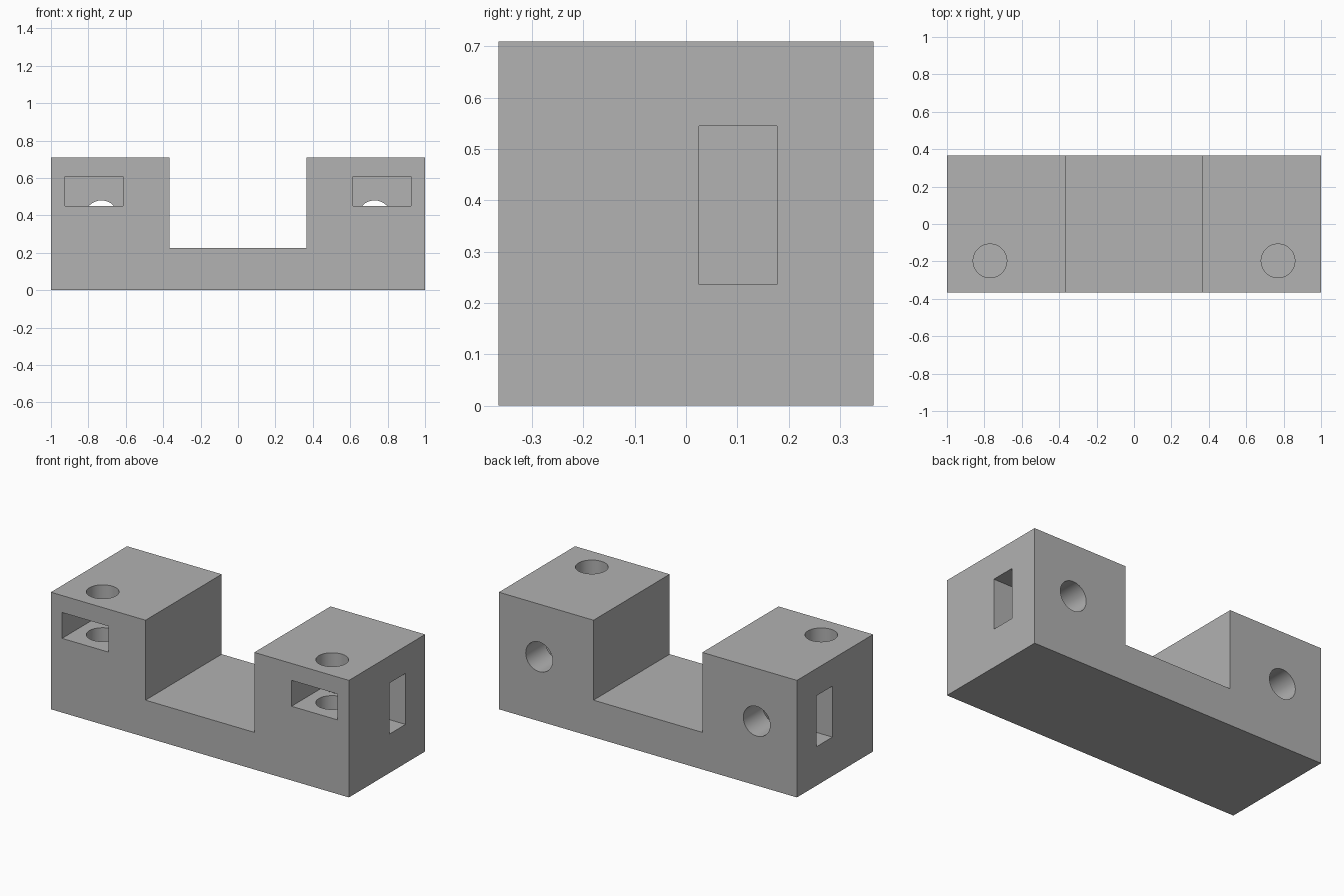
import bpy
import bmesh
import math
from mathutils import Matrix, Vector

cube = bpy.data.objects.get("Cube")
if cube:
    bpy.data.objects.remove(cube, do_unlink=True)

HALF_DEPTH = 0.365
HEIGHT = 0.71

grey = bpy.data.materials.new("plain grey")
grey.use_nodes = True
colour = (0.445, 0.445, 0.445, 1)
grey.diffuse_color = colour
grey.node_tree.nodes["Principled BSDF"].inputs["Base Color"].default_value = colour


def add_object(name, bm):
    bmesh.ops.recalc_face_normals(bm, faces=bm.faces)
    mesh = bpy.data.meshes.new(name)
    bm.to_mesh(mesh)
    bm.free()
    mesh.materials.append(grey)
    obj = bpy.data.objects.new(name, mesh)
    bpy.context.collection.objects.link(obj)
    return obj


def box(name, low, high):
    low, high = Vector(low), Vector(high)
    bm = bmesh.new()
    matrix = Matrix.Translation((low + high) / 2) @ Matrix.Diagonal((high - low).to_4d())
    bmesh.ops.create_cube(bm, size=1, matrix=matrix)
    return add_object(name, bm)


def cylinder(name, start, end, radius=0.09):
    start, end = Vector(start), Vector(end)
    axis = end - start
    matrix = Matrix.Translation((start + end) / 2) @ axis.to_track_quat('Z', 'Y').to_matrix().to_4x4()
    bm = bmesh.new()
    bmesh.ops.create_cone(bm, cap_ends=True, segments=64, radius1=radius, radius2=radius,
                          depth=axis.length, matrix=matrix)
    return add_object(name, bm)


# U-shaped block, extruded front to back
half_profile = [(1, 0), (1, HEIGHT), (0.365, HEIGHT), (0.365, 0.225)]
profile = half_profile + [(-x, z) for x, z in reversed(half_profile)]
bm = bmesh.new()
face = bm.faces.new([bm.verts.new((x, -HALF_DEPTH, z)) for x, z in profile])
extruded = bmesh.ops.extrude_face_region(bm, geom=[face])
bmesh.ops.translate(bm, vec=(0, 2 * HALF_DEPTH, 0),
                    verts=[v for v in extruded["geom"] if isinstance(v, bmesh.types.BMVert)])
block = add_object("mounting_block", bm)

# Bolt holes and nut slots, mirrored to both ends
cutters = []
for side in (-1, 1):
    cutters += [
        cylinder("top_bolt_hole", (side * 0.77, -0.197, 0.24), (side * 0.77, -0.197, 0.9)),
        box("front_nut_slot", (side * 0.77 - 0.155, -0.5, 0.45), (side * 0.77 + 0.155, -0.04, 0.607)),
        cylinder("back_bolt_hole", (side * 0.73, -0.09, 0.39), (side * 0.73, 0.5, 0.39)),
        box("side_nut_slot", (min(side * 0.575, side * 1.2), 0.025, 0.236),
            (max(side * 0.575, side * 1.2), 0.177, 0.545)),
    ]

bpy.ops.object.select_all(action='DESELECT')
block.select_set(True)
bpy.context.view_layer.objects.active = block
for cutter in cutters:
    cutter.hide_render = True
    cut = block.modifiers.new(cutter.name, 'BOOLEAN')
    cut.operation = 'DIFFERENCE'
    cut.solver = 'EXACT'
    cut.object = cutter
    bpy.ops.object.modifier_apply(modifier=cut.name)
    bpy.data.objects.remove(cutter, do_unlink=True)

# Smooth hole walls, sharp block edges
bpy.ops.object.shade_smooth_by_angle(angle=math.radians(30))
